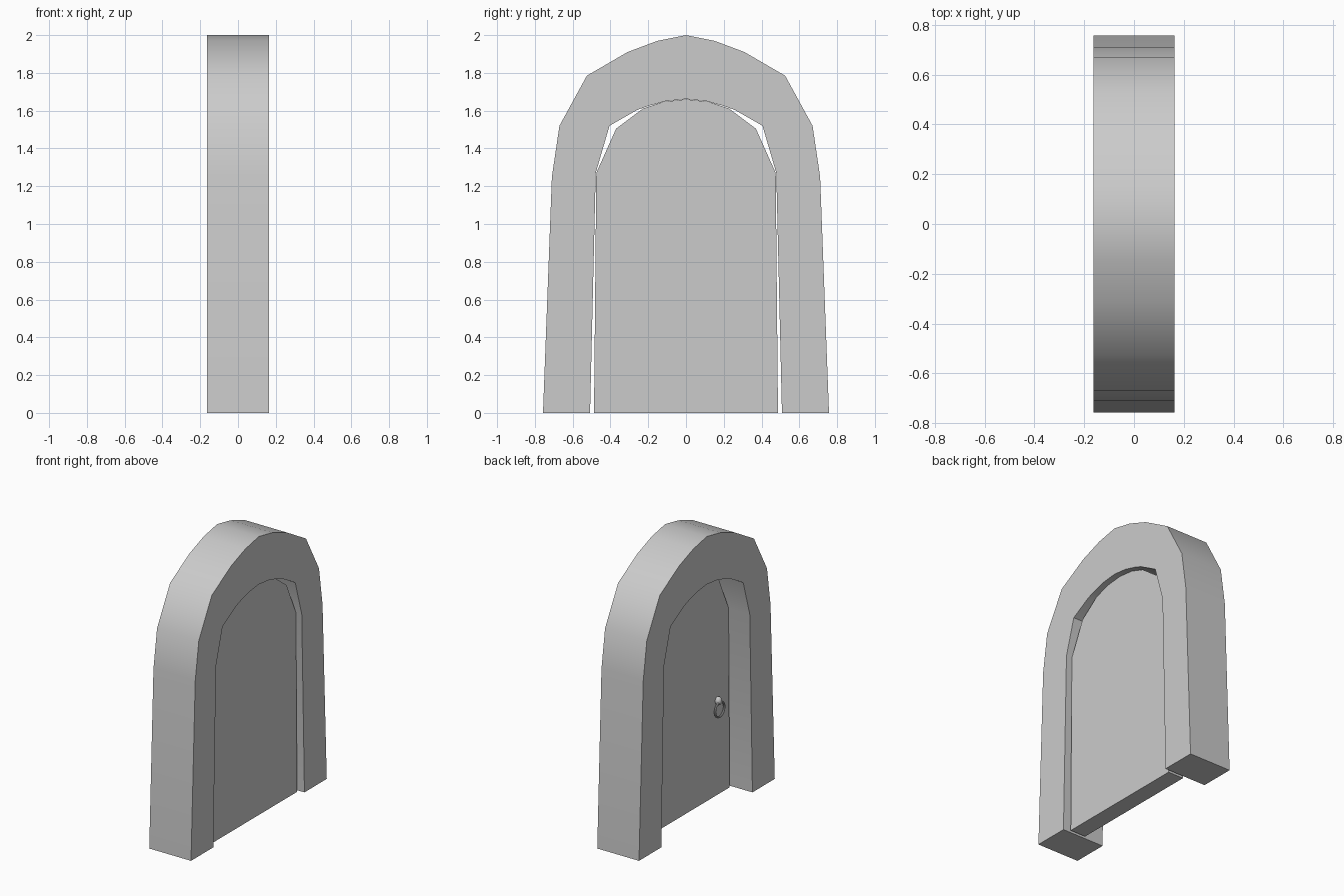
import bpy, bmesh, math

if "Cube" in bpy.data.objects:
    bpy.data.objects.remove(bpy.data.objects["Cube"])

# Half profiles (y, z) from the foot up to the crown
OUTER = [(0.757, 0), (0.71, 1.25), (0.67, 1.52), (0.525, 1.785),
         (0.31, 1.91), (0.15, 1.97), (0, 2.0)]
INNER = [(0.508, 0), (0.478, 1.27), (0.405, 1.52), (0.26, 1.603),
         (0.2, 1.625), (0.11, 1.65), (0, 1.662)]
DOOR = [(0.487, 0), (0.475, 1.27), (0.37, 1.505), (0.23, 1.61),
        (0.12, 1.647), (0, 1.66)]


def mirrored(half):
    return half + [(-y, z) for y, z in reversed(half[:-1])]


def extrude_profile(name, polys, x0, x1):
    """Flat polygons in the YZ plane, welded and extruded along x."""
    bm = bmesh.new()
    for poly in polys:
        bm.faces.new([bm.verts.new((x0, y, z)) for y, z in poly])
    bmesh.ops.remove_doubles(bm, verts=bm.verts, dist=1e-5)
    ext = bmesh.ops.extrude_face_region(bm, geom=bm.faces[:], use_keep_orig=True)
    verts = [v for v in ext["geom"] if isinstance(v, bmesh.types.BMVert)]
    bmesh.ops.translate(bm, verts=verts, vec=(x1 - x0, 0, 0))
    bmesh.ops.recalc_face_normals(bm, faces=bm.faces)
    mesh = bpy.data.meshes.new(name)
    bm.to_mesh(mesh)
    bm.free()
    ob = bpy.data.objects.new(name, mesh)
    bpy.context.collection.objects.link(ob)
    smooth(ob)
    return ob


def smooth(ob):
    bpy.ops.object.select_all(action='DESELECT')
    bpy.context.view_layer.objects.active = ob
    ob.select_set(True)
    bpy.ops.object.shade_smooth_by_angle(angle=math.radians(40))


# Stone arch
out, inn = mirrored(OUTER), mirrored(INNER)
strips = [(out[i], out[i + 1], inn[i + 1], inn[i]) for i in range(len(out) - 1)]
extrude_profile("arch_frame", strips, -0.163, 0.163)

# Door leaf, set back further on the -x side
extrude_profile("door_panel", [mirrored(DOOR)], 0.0, 0.12)

# Knocker ring hanging from a small stud
HY, HZ = -0.345, 0.61
bpy.ops.mesh.primitive_torus_add(major_radius=0.052, minor_radius=0.007,
                                 major_segments=16, minor_segments=8,
                                 location=(-0.022, HY, HZ), rotation=(0, math.pi / 2, 0))
ring = bpy.context.object
ring.name = "handle_ring"
smooth(ring)

bpy.ops.mesh.primitive_uv_sphere_add(segments=12, ring_count=8, radius=1,
                                     location=(-0.012, HY, HZ + 0.058))
stud = bpy.context.object
stud.name = "handle_stud"
stud.scale = (0.024, 0.024, 0.03)
smooth(stud)
